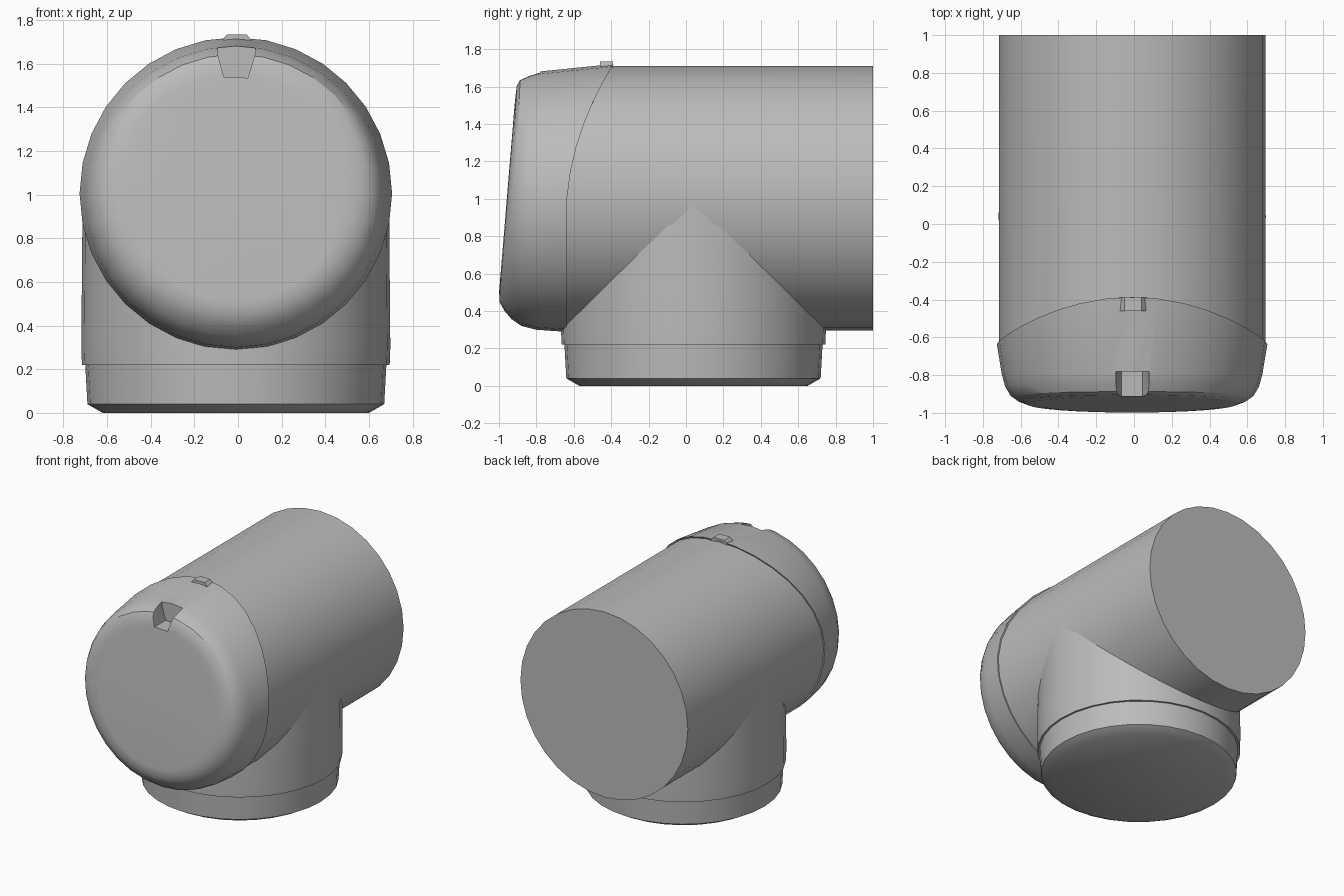
import bpy, bmesh
from math import sin, cos, pi, radians

cube = bpy.data.objects.get("Cube")
if cube:
    bpy.data.objects.remove(cube, do_unlink=True)

grey = bpy.data.materials.new("mid grey")
grey.use_nodes = True
tone = (0.5, 0.5, 0.5, 1)
grey.diffuse_color = tone
grey.node_tree.nodes["Principled BSDF"].inputs["Base Color"].default_value = tone

SIDES = 32
AXIS_X = -0.01   # shared x of both pipe axes


def loft(name, rings):
    """Closed body through rings of points, each end closed by a fan."""
    bm = bmesh.new()
    loops = [[bm.verts.new(p) for p in ring] for ring in rings]
    n = len(loops[0])
    for a, b in zip(loops, loops[1:]):
        for i in range(n):
            j = (i + 1) % n
            bm.faces.new((a[i], a[j], b[j], b[i]))
    for loop in (loops[0], loops[-1]):
        mid = bm.verts.new([sum(v.co[k] for v in loop) / n for k in range(3)])
        for i in range(n):
            bm.faces.new((loop[i], loop[(i + 1) % n], mid))
    bmesh.ops.recalc_face_normals(bm, faces=bm.faces)
    mesh = bpy.data.meshes.new(name)
    bm.to_mesh(mesh)
    bm.free()
    mesh.materials.append(grey)
    obj = bpy.data.objects.new(name, mesh)
    bpy.context.collection.objects.link(obj)
    return obj


def smooth(obj, angle=35):
    bpy.ops.object.select_all(action="DESELECT")
    obj.select_set(True)
    bpy.context.view_layer.objects.active = obj
    bpy.ops.object.shade_smooth_by_angle(angle=radians(angle))


def upright_ring(r, zc, depth, x=AXIS_X):
    """Ring around the y axis; depth(z) gives y at each height."""
    pts = []
    for i in range(SIDES):
        a = 2 * pi * i / SIDES
        z = zc + r * cos(a)
        pts.append((x + r * sin(a), depth(z), z))
    return pts


def flat_ring(r, z, yc=0.04):
    return [(AXIS_X + r * cos(2 * pi * i / SIDES), yc + r * sin(2 * pi * i / SIDES), z)
            for i in range(SIDES)]


def seam(z):
    """Curved rear edge of the cap, reaching furthest back at the top."""
    return -0.64 + 0.24 * max(0, (z - 0.9) / 0.8) ** 2


def slope(y_top, y_bottom):
    return lambda z: y_bottom + (y_top - y_bottom) * (z - 0.3) / 1.4


# Horizontal pipe
barrel = loft("barrel", [upright_ring(0.706, 1.003, lambda z: 1.0),
                         upright_ring(0.706, 1.003, lambda z: seam(z) - 0.02)])
smooth(barrel)

# Vertical outlet with a stepped, chamfered foot
stem = loft("stem", [flat_ring(0.61, 0.0), flat_ring(0.68, 0.04),
                     flat_ring(0.69, 0.22), flat_ring(0.705, 0.22),
                     flat_ring(0.708, 0.3), flat_ring(0.702, 1.0)])
smooth(stem)

# Rounded end cap with a slightly leaning face
cap = loft("end_cap", [upright_ring(0.7, 1.003, seam),
                       upright_ring(0.716, 1.005, seam),
                       upright_ring(0.69, 0.99, slope(-0.79, -0.8)),
                       upright_ring(0.672, 0.992, slope(-0.84, -0.88)),
                       upright_ring(0.643, 1.0, slope(-0.885, -0.935)),
                       upright_ring(0.605, 1.005, slope(-0.9, -0.975)),
                       upright_ring(0.55, 1.0, slope(-0.9, -1.01)),
                       upright_ring(0.49, 1.0, slope(-0.9, -1.016))])

# Tapered notch at the top of the cap face
notch_shape = [(-0.065, 1.54), (0.045, 1.535), (0.08, 1.65), (0.08, 1.8),
               (-0.095, 1.8), (-0.095, 1.65)]
cutter = loft("notch_cutter", [[(x, y, z) for x, z in notch_shape] for y in (-1.1, -0.78)])
cutter.hide_render = True
cut = cap.modifiers.new("notch", "BOOLEAN")
cut.operation = "DIFFERENCE"
cut.solver = "EXACT"
cut.object = cutter
bpy.context.view_layer.objects.active = cap
bpy.ops.object.modifier_apply(modifier="notch")
bpy.data.objects.remove(cutter, do_unlink=True)
smooth(cap, 30)

# Small raised tab on the rear edge of the cap
tab = loft("top_tab", [[(-0.09, y, 1.69), (0.08, y, 1.69), (0.04, y, 1.733), (-0.05, y, 1.733)]
                       for y in (-0.46, -0.39)])
